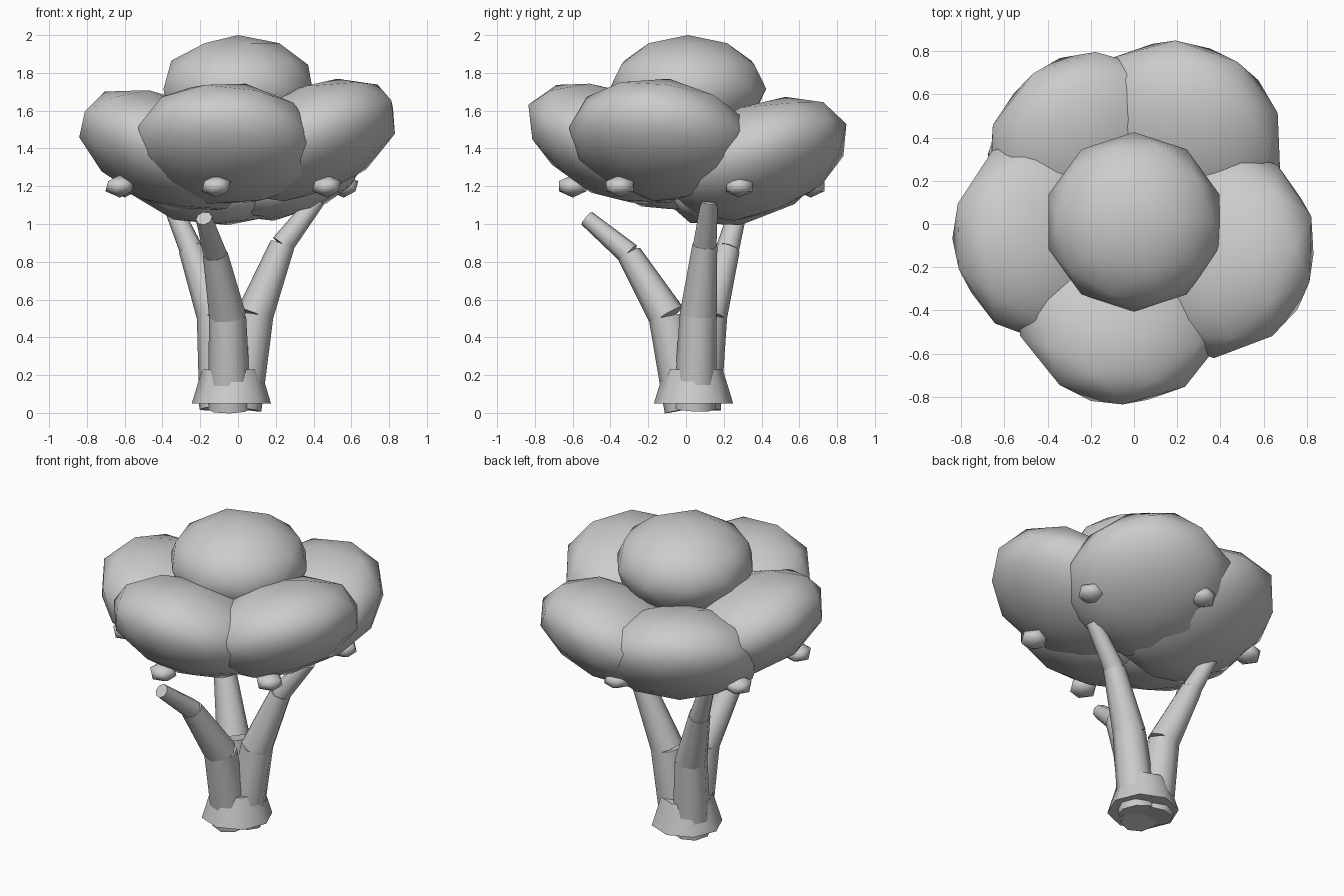
import bpy
from math import radians, atan2
from mathutils import Vector, Matrix

if "Cube" in bpy.data.objects:
    bpy.data.objects.remove(bpy.data.objects["Cube"])


def blob(name, loc, scale, tilt=0.0, subdiv=2):
    """Squashed icosphere whose outer side is tipped upward."""
    bpy.ops.mesh.primitive_ico_sphere_add(subdivisions=subdiv, radius=1)
    ob = bpy.context.object
    ob.name = name
    out = Vector((loc[0], loc[1], 0))
    rot = Matrix.Identity(4)
    if tilt:
        rot = Matrix.Rotation(radians(tilt), 4, out.cross(Vector((0, 0, 1))).normalized())
    ob.matrix_world = Matrix.Translation(loc) @ rot @ Matrix.Diagonal((*scale, 1))
    bpy.ops.object.shade_smooth()
    return ob


def limb(name, a, b, r1, r2):
    """Tapered eight-sided segment from a to b."""
    a, b = Vector(a), Vector(b)
    d = b - a
    bpy.ops.mesh.primitive_cone_add(vertices=8, radius1=r1, radius2=r2, depth=d.length)
    ob = bpy.context.object
    ob.name = name
    tip = Matrix.Rotation(d.angle(Vector((0, 0, 1))), 4,
                          Vector((0, 0, 1)).cross(d).normalized() if d.xy.length > 1e-6 else Vector((1, 0, 0)))
    ob.matrix_world = Matrix.Translation((a + b) / 2) @ tip
    bpy.ops.object.shade_smooth_by_angle(angle=radians(60))
    return ob


# Flared trunk foot
limb("trunk_base", (-0.035, 0.04, 0.05), (-0.035, 0.04, 0.23), 0.21, 0.155)

# Three bent branches, three segments each
branches = {
    "front_branch": [(-0.045, 0.0, 0.02), (-0.055, -0.1, 0.51), (-0.12, -0.3, 0.84), (-0.18, -0.525, 1.03)],
    "right_branch": [(0.01, 0.045, 0.025), (0.09, 0.065, 0.52), (0.235, 0.1, 0.89), (0.42, 0.125, 1.13)],
    "left_branch": [(-0.09, 0.07, 0.025), (-0.12, 0.12, 0.51), (-0.25, 0.22, 0.87), (-0.36, 0.29, 1.12)],
}
radii = [(0.115, 0.098), (0.098, 0.066), (0.062, 0.044)]
for name, pts in branches.items():
    for i, (r1, r2) in enumerate(radii):
        limb(f"{name}_{i + 1}", pts[i], pts[i + 1], r1, r2)

# Foliage: one crown and five tilted clumps around it
blob("foliage_crown", (0, 0.01, 1.715), (0.415, 0.415, 0.285))
clumps = {
    "foliage_front": (-0.06, -0.385, 1.425),
    "foliage_right": (0.385, -0.13, 1.445),
    "foliage_back_right": (0.21, 0.39, 1.345),
    "foliage_back_left": (-0.2, 0.335, 1.315),
    "foliage_left": (-0.385, -0.065, 1.39),
}
for name, loc in clumps.items():
    blob(name, loc, (0.495, 0.495, 0.285), tilt=25)

# Small fruits hanging under the foliage rim
for i, (x, y) in enumerate([(-0.115, -0.6), (0.47, -0.35), (0.56, 0.28),
                            (0.03, 0.66), (-0.6, 0.32), (-0.625, -0.25)]):
    blob(f"fruit_{i + 1}", (x, y, 1.2), (0.086, 0.086, 0.06), subdiv=1)
